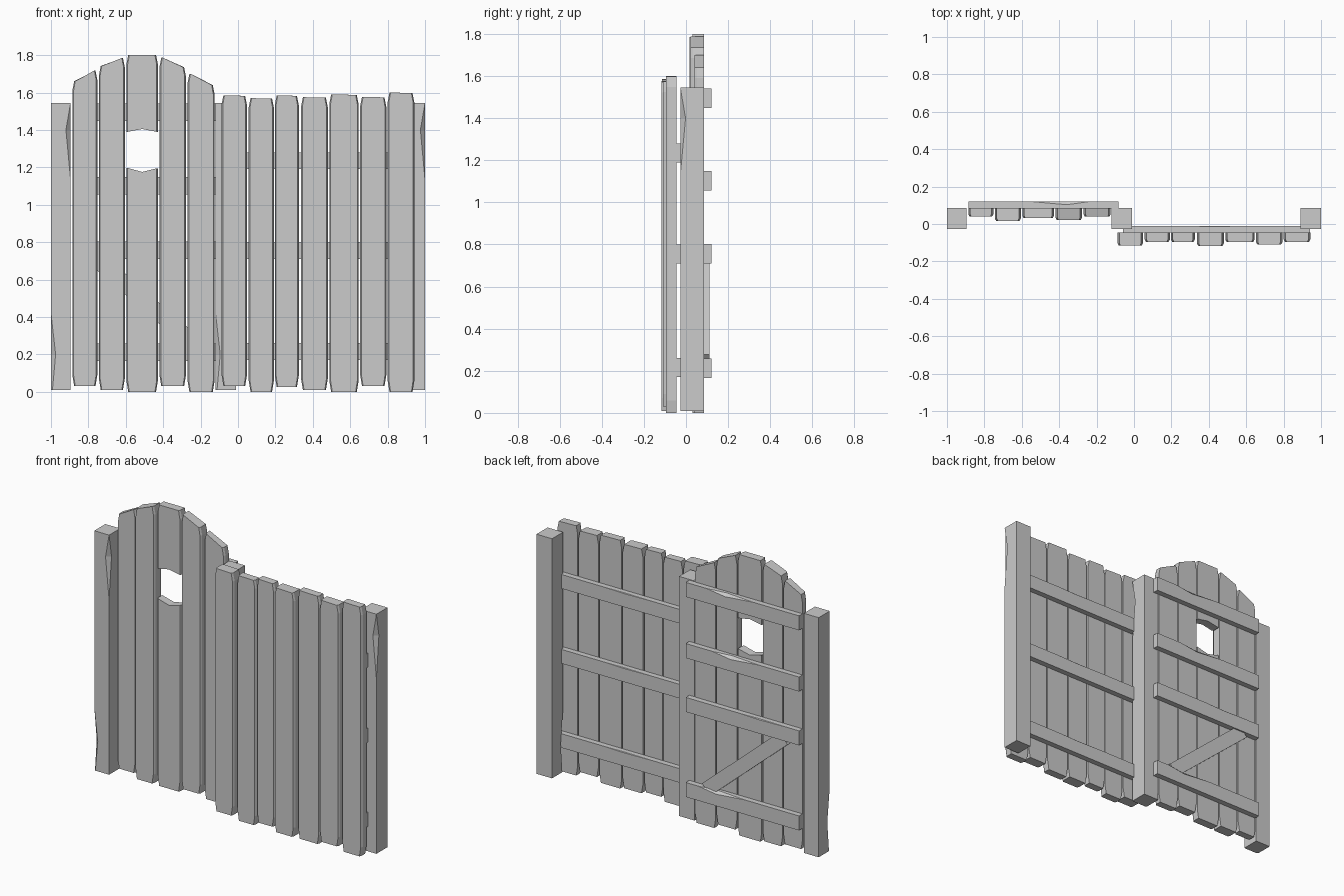
import bpy, bmesh, math
from mathutils import Vector, Matrix

if "Cube" in bpy.data.objects:
    bpy.data.objects.remove(bpy.data.objects["Cube"])


def loft(name, rings):
    """Closed solid through a list of equal-sized point rings."""
    bm = bmesh.new()
    vs = [[bm.verts.new(p) for p in ring] for ring in rings]
    n = len(vs[0])
    for a, b in zip(vs, vs[1:]):
        for i in range(n):
            j = (i + 1) % n
            bm.faces.new((a[i], a[j], b[j], b[i]))
    bm.faces.new(vs[0])
    bm.faces.new(vs[-1])
    bmesh.ops.remove_doubles(bm, verts=bm.verts, dist=0.0005)
    bmesh.ops.recalc_face_normals(bm, faces=bm.faces)
    me = bpy.data.meshes.new(name)
    bm.to_mesh(me)
    bm.free()
    ob = bpy.data.objects.new(name, me)
    bpy.context.collection.objects.link(ob)
    return ob


def board(name, outline, front, back, inset=0.007):
    """Board from a front outline (x, z), narrowing slightly to the front."""
    cx = (min(p[0] for p in outline) + max(p[0] for p in outline)) / 2
    zs = [p[1] for p in outline]
    half = max(p[0] for p in outline) - cx
    k = 1 - inset / half
    rear = [(x, back, z) for x, z in outline]
    mid = [(x, front + 0.012, z) for x, z in outline]
    face = [(cx + (x - cx) * k, front, z) for x, z in outline]
    return loft(name, [rear, mid, face])


def plank(name, x0, x1, z0, zl, zr, front, back):
    """Plank with trimmed corners; zl and zr are the top heights."""
    c = 0.01
    outline = [(x0 + c, z0), (x1 - c, z0), (x1, z0 + 0.06), (x1, zr - 0.05),
               (x1 - c, zr), (x0 + c, zl), (x0, zl - 0.05), (x0, z0 + 0.06)]
    return board(name, outline, front, back)


def post(name, x0, x1):
    """Square post with one chip at the upper right and one at the lower left."""
    y0, y1 = -0.027, 0.085
    rings = []
    for z, left, right in [(0.01, 0.008, 0), (0.2, 0.025, 0), (0.42, 0, 0),
                           (1.13, 0, 0), (1.4, 0, 0.025), (1.545, 0, 0)]:
        rings.append([(x0, y0 + left, z), (x0 + left, y0, z),
                      (x1 - right, y0, z), (x1, y0 + right, z),
                      (x1, y1, z), (x0, y1, z)])
    return loft(name, rings)


def rail(name, x0, x1, y0, y1, z0, z1, dent_at, dent=0.018):
    """Horizontal rail with a shallow worn dent in its upper rear edge."""
    rings = []
    for x, d in [(x0, 0), (dent_at - 0.2, 0), (dent_at, dent),
                 (dent_at + 0.13, 0), (x1, 0)]:
        rings.append([(x, y0, z0), (x, y1, z0), (x, y1, z1 - d),
                      (x, y1 - d, z1), (x, y0, z1)])
    return loft(name, rings)


# posts
post("left_post", -1.0, -0.895)
post("middle_post", -0.12, -0.01)
post("right_post", 0.89, 1.0)

# fence planks: x0, x1, bottom, top, front
fence = [(-0.088, 0.048, 0.03, 1.585, -0.115), (0.057, 0.192, 0.0, 1.57, -0.095),
         (0.197, 0.325, 0.025, 1.585, -0.095), (0.337, 0.48, 0.01, 1.575, -0.117),
         (0.488, 0.645, 0.0, 1.59, -0.095), (0.653, 0.793, 0.03, 1.577, -0.11),
         (0.80, 0.943, 0.0, 1.60, -0.095)]
for i, (x0, x1, z0, z1, f) in enumerate(fence):
    plank(f"fence_plank_{i + 1}", x0, x1, z0, z1, z1 - 0.003, f, -0.045)

# fence rails
for i, z in enumerate((0.17, 0.71, 1.19)):
    rail(f"fence_rail_{i + 1}", -0.06, 0.94, -0.046, -0.01, z, z + 0.09, 0.45, 0.004)

# gate planks with arched tops: x0, x1, bottom, top left, top right, front
gate = [(-0.886, -0.752, 0.03, 1.66, 1.718, 0.04), (-0.744, -0.605, 0.01, 1.742, 1.785, 0.017),
        (-0.42, -0.278, 0.03, 1.787, 1.735, 0.022), (-0.27, -0.125, 0.0, 1.70, 1.64, 0.04)]
for i, (x0, x1, z0, zl, zr, f) in enumerate(gate):
    plank(f"gate_plank_{i + 1}", x0, x1, z0, zl, zr, f, 0.086)

# centre gate plank, split by the window
a, b, m = -0.597, -0.428, -0.512
board("gate_centre_lower", [(a + .01, 0), (b - .01, 0), (b, .06), (b, 1.195),
                            (m, 1.175), (a, 1.197), (a, .06)], 0.032, 0.086)
board("gate_centre_upper", [(a, 1.39), (m, 1.405), (b, 1.39), (b, 1.75),
                            (b - .01, 1.8), (a + .01, 1.8), (a, 1.75)], 0.032, 0.086)

# gate rails
for i, (z, d) in enumerate(((0.165, -0.3), (0.71, -0.6), (1.055, -0.4), (1.447, -0.36))):
    rail(f"gate_rail_{i + 1}", -0.886, -0.083, 0.084, 0.121, z, z + 0.093, d,
         0.018 if i != 1 else 0.005)

# diagonal gate brace between the two lower rails
p, q = Vector((-0.77, 0, 0.72)), Vector((-0.22, 0, 0.245))
d = (q - p).normalized()
side = Vector((-d.z, 0, d.x)) * 0.043
ends = [[e - side + Vector((0, 0.084, 0)), e - side + Vector((0, 0.112, 0)),
         e + side + Vector((0, 0.112, 0)), e + side + Vector((0, 0.084, 0))]
        for e in (p, q)]
loft("gate_brace", ends)
